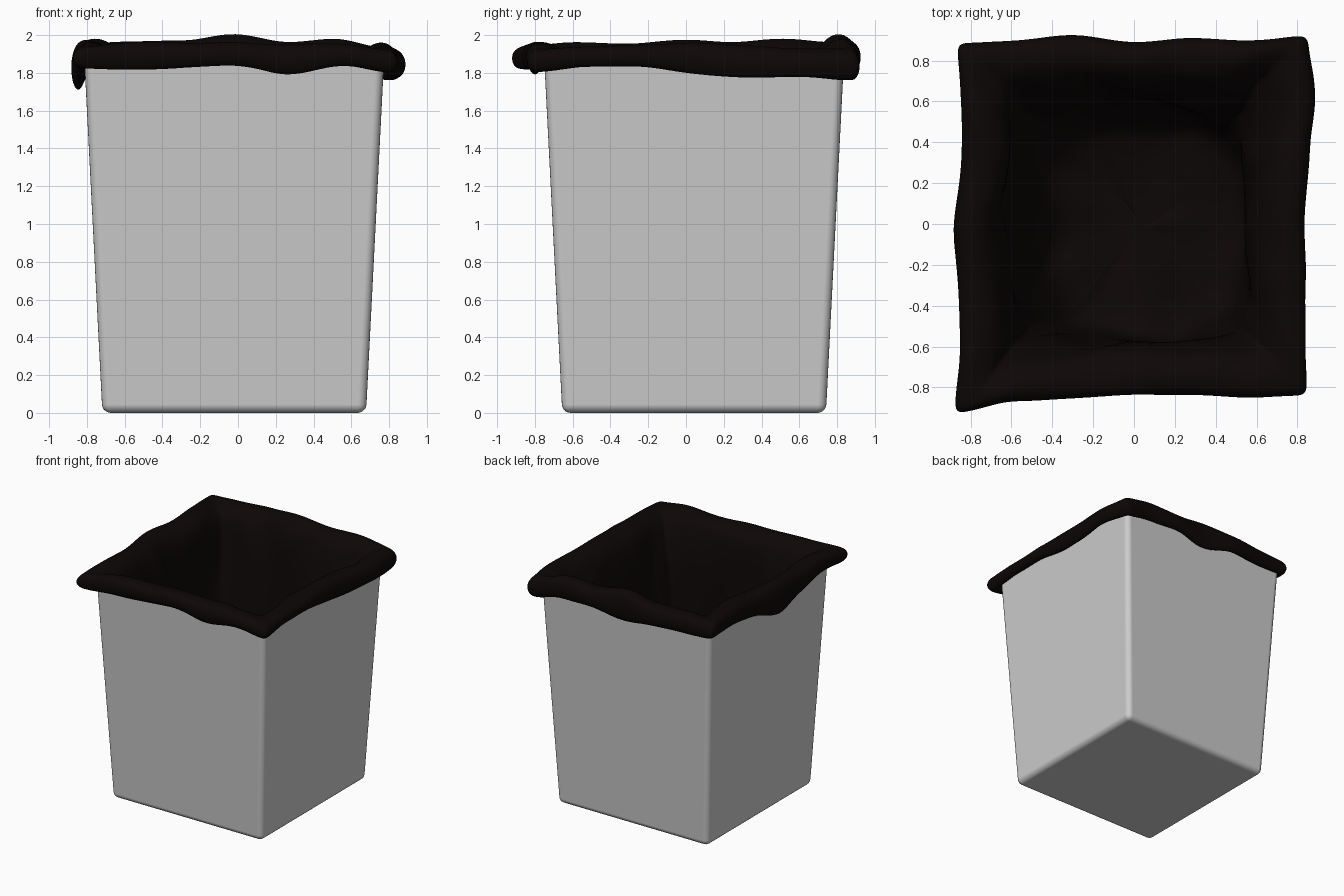
import bpy, bmesh, math
from mathutils import Vector, noise

if "Cube" in bpy.data.objects:
    bpy.data.objects.remove(bpy.data.objects["Cube"])

CX, CY = -0.02, 0.043


def add_object(name, bm):
    bmesh.ops.recalc_face_normals(bm, faces=bm.faces)
    mesh = bpy.data.meshes.new(name)
    bm.to_mesh(mesh)
    bm.free()
    ob = bpy.data.objects.new(name, mesh)
    bpy.context.collection.objects.link(ob)
    for p in mesh.polygons:
        p.use_smooth = True
    return ob


# Bin: tapered rounded box, open at the top, with a wall thickness
bm = bmesh.new()
bmesh.ops.create_cube(bm, size=2)
for v in bm.verts:
    h = 0.698 if v.co.z < 0 else 0.794
    v.co = (CX + v.co.x * h, CY + v.co.y * h, 0 if v.co.z < 0 else 1.88)
bmesh.ops.delete(bm, geom=[f for f in bm.faces if f.calc_center_median().z > 1.8],
                 context='FACES_ONLY')
edges = [e for e in bm.edges if len(e.link_faces) == 2]
bmesh.ops.bevel(bm, geom=edges, offset=0.045, segments=5, profile=0.5, affect='EDGES')
bin_body = add_object("bin_body", bm)
sol = bin_body.modifiers.new("wall", 'SOLIDIFY')
sol.thickness = 0.03
sol.offset = -1
wn = bin_body.modifiers.new("flat_walls", 'WEIGHTED_NORMAL')
wn.weight = 100

# Liner: irregular rim outline, upper height and hem height around the opening
FRONT = [-.93, -.87, -.86, -.84, -.835, -.855, -.845]
BACK = [.89, .90, .93, .89, .915, .90, .925]
LEFT = [-.88, -.855, -.865, -.89, -.85, -.845, -.87]
RIGHT = [.85, .84, .845, .835, .86, .89, .855]
# Both run front, right, back, left, six steps per side
HIGH = [1.94, 1.97, 1.96, 1.97, 1.95, 1.96,
        1.93, 1.945, 1.95, 1.965, 1.945, 1.93,
        1.93, 1.99, 1.965, 2.015, 1.975, 1.97,
        1.965, 1.985, 1.965, 1.985, 1.955, 1.97]
LOW = [1.82, 1.81, 1.82, 1.84, 1.78, 1.835,
       1.80, 1.83, 1.83, 1.79, 1.77, 1.775,
       1.755, 1.80, 1.81, 1.75, 1.81, 1.81,
       1.82, 1.82, 1.79, 1.69, 1.76, 1.82]


def sample(keys, pos, loop=False):
    i = math.floor(pos)
    if not loop:
        i = min(i, len(keys) - 2)
    f = pos - i
    f = f * f * (3 - 2 * f)
    return keys[i % len(keys)] * (1 - f) + keys[(i + 1) % len(keys)] * f


N = 16
loop = []
for side in range(4):
    for k in range(N):
        t = 2 * k / N - 1
        s = .6 * t + .4 * math.sin(math.pi / 2 * t)
        u, v = [(s, -1), (1, s), (-s, 1), (-1, -s)][side]
        loop.append((u, v, 6 * side + 3 * (s + 1)))

# Rim rolls: inset from outline, height between hem (0) and top (1)
RIM = [(.085, .40), (.06, .05), (.03, 0), (.006, .2), (0, .5), (.012, .76),
       (.04, .94), (.085, 1.0), (.135, .93), (.19, .72), (.235, .30)]
# Bag inside: left, right, front, back, height, corner rounding
BAG = [(-.62, .57, -.60, .64, 1.62, .10), (-.61, .56, -.59, .62, 1.25, .13),
       (-.58, .56, -.58, .59, .85, .16), (-.50, .56, -.575, .55, .55, .18),
       (-.42, .54, -.55, .49, .38, .22), (-.28, .40, -.42, .36, .34, .3),
       (-.12, .22, -.22, .18, .34, .4)]


def wrinkle(co, amount, scale, stretch):
    p = Vector((co.x * scale, co.y * scale, co.z * scale * stretch))
    return co + noise.noise_vector(p + Vector((3.3, 1.7, 5.1))) * amount


bm = bmesh.new()
rings = []
for inset, f in RIM:
    ring = []
    for u, v, p in loop:
        a, b = (u + 1) * 3, (v + 1) * 3
        l, r = sample(LEFT, b) + inset, sample(RIGHT, b) - inset
        fr, bk = sample(FRONT, a) + inset, sample(BACK, a) - inset
        lo, hi = sample(LOW, p, True), sample(HIGH, p, True)
        co = Vector((l + (r - l) * (u + 1) / 2, fr + (bk - fr) * (v + 1) / 2,
                     lo + (hi - lo) * f))
        ring.append(bm.verts.new(wrinkle(co, .008 + max(0, inset - .085) * .2, 6, 1)))
    rings.append(ring)
for l, r, fr, bk, z, rnd in BAG:
    ring = []
    for u, v, p in loop:
        k = 1 - rnd * (u * v) ** 2
        co = Vector(((l + r) / 2 + (r - l) / 2 * u * k,
                     (fr + bk) / 2 + (bk - fr) / 2 * v * k, z))
        ring.append(bm.verts.new(wrinkle(co, .06, 5, .3)))
    rings.append(ring)
n = len(loop)
for A, B in zip(rings, rings[1:]):
    for i in range(n):
        j = (i + 1) % n
        bm.faces.new((A[i], A[j], B[j], B[i]))
center = bm.verts.new((.05, -.02, .34))
for i in range(n):
    bm.faces.new((rings[-1][i], rings[-1][(i + 1) % n], center))

liner = add_object("liner_bag", bm)
sub = liner.modifiers.new("smooth", 'SUBSURF')
sub.levels = sub.render_levels = 2
mat = bpy.data.materials.new("dark_liner")
mat.diffuse_color = (.004, .002, .002, 1)
mat.use_nodes = True
mat.node_tree.nodes["Principled BSDF"].inputs["Base Color"].default_value = mat.diffuse_color
liner.data.materials.append(mat)
